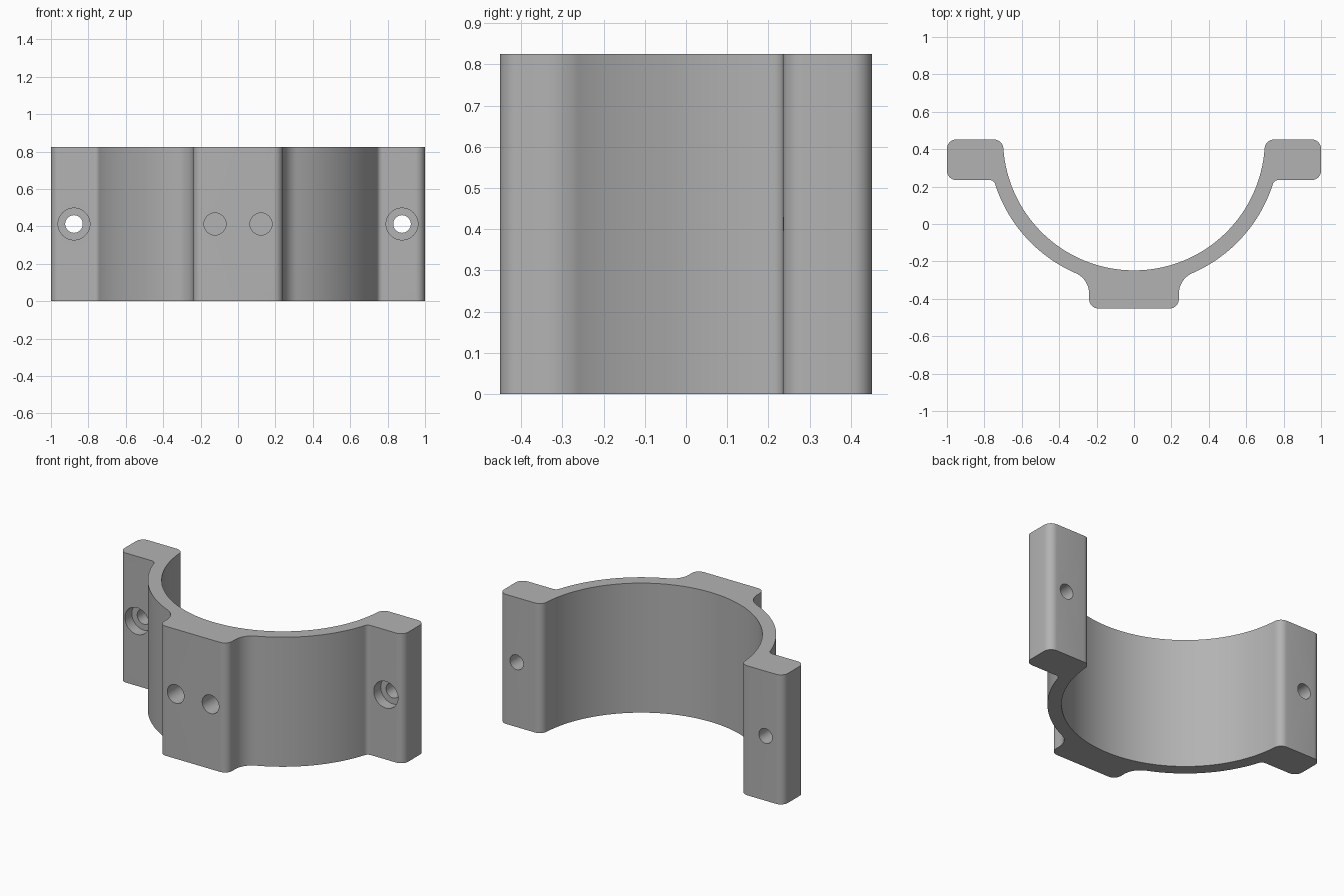
import bpy, bmesh, math

if "Cube" in bpy.data.objects:
    bpy.data.objects.remove(bpy.data.objects["Cube"])

H = 0.825                   # height of the clamp
YF, YB = -0.452, 0.452      # front and back planes
RI, RO = 0.70, 0.78         # bore and outer wall radii, centred on (0, YB)
FLANGE_Y = 0.235            # front face of the bolt flanges
FOOT_X = 0.24               # half width of the mounting pad


def arc(cx, cy, r, a0, a1, n):
    """Points along an arc, angles in degrees."""
    return [(cx + r * math.cos(math.radians(a0 + (a1 - a0) * i / n)),
             cy + r * math.sin(math.radians(a0 + (a1 - a0) * i / n)))
            for i in range(n + 1)]


def angle_to(x, y):
    return math.degrees(math.atan2(y, x))


# Fillet centres, tangent to the outer wall
rf, rp, rc = 0.03, 0.12, 0.05
fy = FLANGE_Y - rf
fx = math.sqrt((RO + rf) ** 2 - (fy - YB) ** 2)
px = FOOT_X + rp
py = YB - math.sqrt((RO + rp) ** 2 - px ** 2)
a_f = angle_to(fx, fy - YB)
a_p = angle_to(px, py - YB)
# Rounded inner lip, tangent to the bore and the back plane
ly = YB - rc
lx = math.sqrt((RI + rc) ** 2 - rc ** 2)
a_l = angle_to(lx, ly - YB)

# Right half of the profile, from the pad's front round to the bore's middle
half = arc(FOOT_X - rc, YF + rc, rc, -90, 0, 8)
half += arc(px, py, rp, 180, a_p + 180, 12)
half += arc(0, YB, RO, a_p, a_f, 40)[1:]
half += arc(fx, fy, rf, a_f + 180, 90, 8)[1:]
half += arc(1 - rc, FLANGE_Y + rc, rc, -90, 0, 8)
half += arc(1 - rc, YB - rc, rc, 0, 90, 8)
half += arc(lx, ly, rc, 90, a_l + 180, 8)
half += arc(0, YB, RI, a_l, -90, 56)[1:]
profile = half + [(-x, y) for x, y in reversed(half[:-1])]

# Half-ring clamp body
bm = bmesh.new()
face = bm.faces.new([bm.verts.new((x, y, 0)) for x, y in profile])
ext = bmesh.ops.extrude_face_region(bm, geom=[face])
bmesh.ops.translate(bm, vec=(0, 0, H),
                    verts=[v for v in ext["geom"] if isinstance(v, bmesh.types.BMVert)])
bmesh.ops.recalc_face_normals(bm, faces=bm.faces)
mesh = bpy.data.meshes.new("clamp_body")
bm.to_mesh(mesh)
bm.free()
body = bpy.data.objects.new("clamp_body", mesh)
bpy.context.collection.objects.link(body)

metal = bpy.data.materials.new("plain_grey")
metal.diffuse_color = (0.45, 0.45, 0.45, 1)
metal.use_nodes = True
metal.node_tree.nodes["Principled BSDF"].inputs["Base Color"].default_value = metal.diffuse_color
mesh.materials.append(metal)


def drill(name, x, r, y0, y1):
    """Cut a round hole along y at mid height."""
    bpy.ops.mesh.primitive_cylinder_add(vertices=48, radius=r, depth=y1 - y0,
                                        location=(x, (y0 + y1) / 2, H / 2),
                                        rotation=(math.pi / 2, 0, 0))
    cutter = bpy.context.object
    cutter.name = name
    cutter.data.materials.append(metal)
    mod = body.modifiers.new(name, 'BOOLEAN')
    mod.operation, mod.solver, mod.object = 'DIFFERENCE', 'EXACT', cutter
    bpy.context.view_layer.objects.active = body
    bpy.ops.object.modifier_apply(modifier=name)
    bpy.data.objects.remove(cutter)


# Counterbored flange holes and blind pad holes
for s in (-1, 1):
    drill("bolt_hole", s * 0.877, 0.047, 0.1, 0.6)
    drill("counterbore", s * 0.877, 0.085, 0.15, FLANGE_Y + 0.07)
    drill("pad_hole", s * 0.123, 0.059, YF - 0.1, YF + 0.14)

bpy.ops.object.select_all(action='DESELECT')
body.select_set(True)
bpy.context.view_layer.objects.active = body
bpy.ops.object.shade_smooth_by_angle(angle=math.radians(30))
